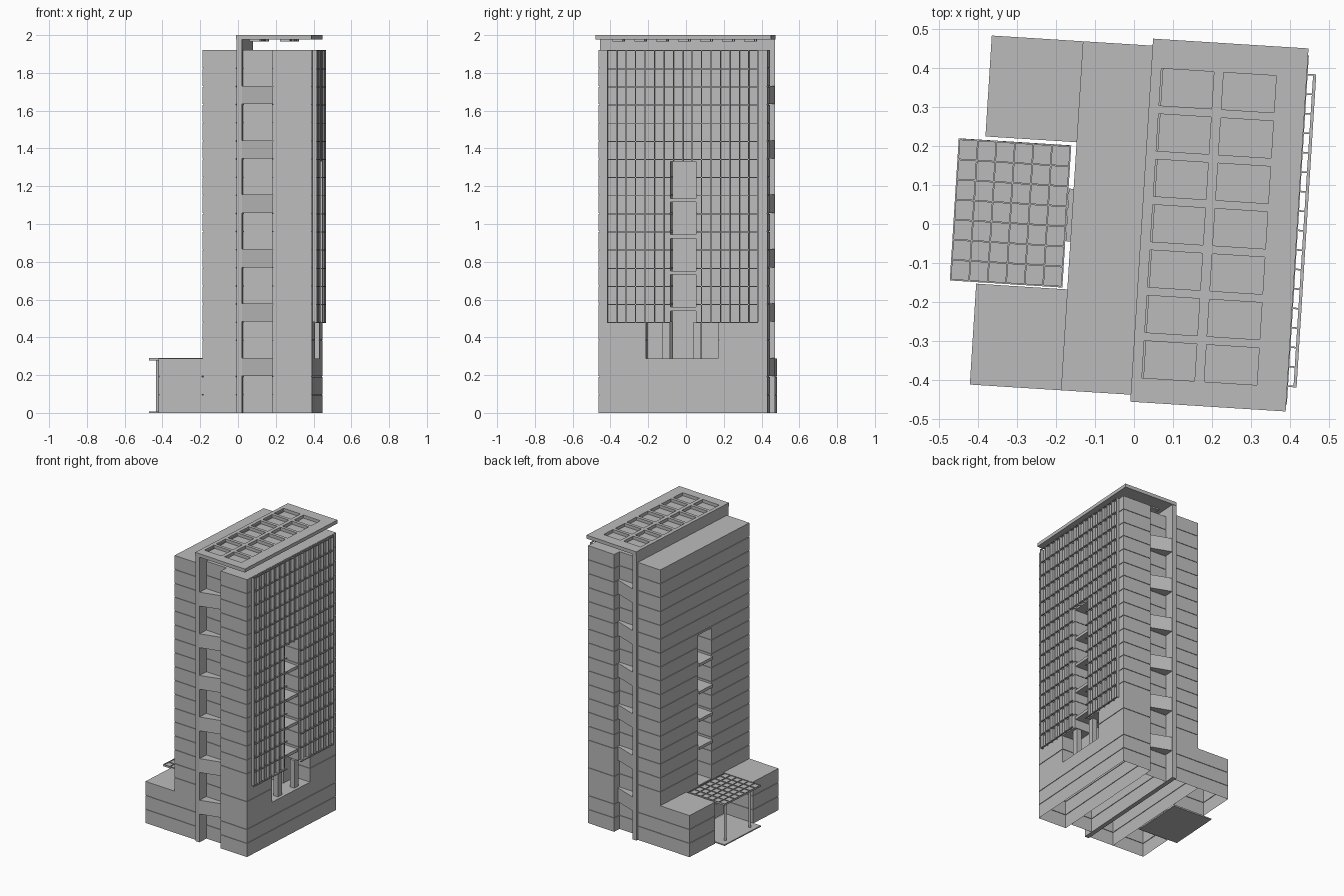
import bpy, bmesh, math
from mathutils import Matrix, Vector

if "Cube" in bpy.data.objects:
    bpy.data.objects.remove(bpy.data.objects["Cube"])

TURN = Matrix.Rotation(math.radians(-3.6), 4, 'Z')
FLOOR = 0.096
ROOF = 1.92

grey = bpy.data.materials.new("concrete_grey")
grey.use_nodes = True
tone = (0.5, 0.5, 0.5, 1)
grey.diffuse_color = tone
grey.node_tree.nodes["Principled BSDF"].inputs["Base Color"].default_value = tone


def finish(bm, name):
    bmesh.ops.transform(bm, matrix=TURN, verts=bm.verts)
    mesh = bpy.data.meshes.new(name)
    bm.to_mesh(mesh)
    bm.free()
    mesh.materials.append(grey)
    obj = bpy.data.objects.new(name, mesh)
    bpy.context.collection.objects.link(obj)
    return obj


def add_box(bm, x, y, z):
    size = Vector((x[1] - x[0], y[1] - y[0], z[1] - z[0]))
    mid = Vector((x[0] + x[1], y[0] + y[1], z[0] + z[1])) / 2
    m = Matrix.Translation(mid) @ Matrix.Diagonal(size.to_4d())
    bmesh.ops.create_cube(bm, size=1, matrix=m)


def boxes(name, *parts):
    bm = bmesh.new()
    for p in parts:
        add_box(bm, *p)
    return finish(bm, name)


def storeys(name, x, y, z, open_bottom=False):
    """Block with a fine recessed joint at every floor line."""
    bm = bmesh.new()
    add_box(bm, x, y, z)
    joint = 0.004
    lines = [i * FLOOR for i in range(1, 20) if z[0] + 0.01 < i * FLOOR < z[1] - 0.01]
    for h in lines:
        for cut in (h - joint / 2, h + joint / 2):
            geom = bm.verts[:] + bm.edges[:] + bm.faces[:]
            bmesh.ops.bisect_plane(bm, geom=geom, plane_co=(0, 0, cut), plane_no=(0, 0, 1))
    bm.normal_update()
    ring = [f for f in bm.faces if abs(f.normal.z) < 0.1
            and any(abs(f.calc_center_median().z - h) < joint / 4 for h in lines)]
    if ring:
        bmesh.ops.inset_region(bm, faces=ring, thickness=0, depth=-0.004, use_even_offset=True)
    if open_bottom:
        low = [f for f in bm.faces if f.normal.z < -0.9 and f.calc_center_median().z < 0.001]
        bmesh.ops.delete(bm, geom=low, context='FACES')
    return finish(bm, name)


def prism(name, outline, z):
    bm = bmesh.new()
    base = bm.faces.new([bm.verts.new((px, py, z[0])) for px, py in outline])
    top = bmesh.ops.extrude_face_region(bm, geom=[base])
    up = [v for v in top["geom"] if isinstance(v, bmesh.types.BMVert)]
    bmesh.ops.translate(bm, verts=up, vec=(0, 0, z[1] - z[0]))
    bmesh.ops.recalc_face_normals(bm, faces=bm.faces)
    return finish(bm, name)


FRONT, BACK = -0.437, 0.459
SLOT = (-0.055, 0.08)
SLOT_TOP = 1.33
PODIUM = 3 * FLOOR
LOBBY = (-0.185, 0.197)
LOBBY_TOP = 5 * FLOOR
EAST, WEST = (0.21, 0.42), (-0.16, 0.02)

# East tower: base, lobby level, slotted shaft, crown
storeys("east_base", EAST, (FRONT, BACK), (0, PODIUM), True)
storeys("east_lobby_front", EAST, (FRONT, LOBBY[0]), (PODIUM, LOBBY_TOP))
storeys("east_lobby_back", EAST, (LOBBY[1], BACK), (PODIUM, LOBBY_TOP))
boxes("east_lobby_wall", ((0.21, 0.3), (LOBBY[0], SLOT[0]), (PODIUM, LOBBY_TOP)),
      ((0.21, 0.3), (SLOT[1], LOBBY[1]), (PODIUM, LOBBY_TOP)))
storeys("east_shaft_front", EAST, (FRONT, SLOT[0]), (LOBBY_TOP, SLOT_TOP))
storeys("east_shaft_back", EAST, (SLOT[1], BACK), (LOBBY_TOP, SLOT_TOP))
storeys("east_crown", EAST, (FRONT, BACK), (SLOT_TOP, ROOF))
boxes("lobby_columns", *[((0.365, 0.4), (c - 0.02, c + 0.02), (PODIUM, LOBBY_TOP))
                         for c in (-0.08, 0.085)])

# West tower
storeys("west_base", WEST, (FRONT, BACK), (0, PODIUM), True)
storeys("west_shaft_front", WEST, (FRONT, SLOT[0]), (PODIUM, SLOT_TOP))
storeys("west_shaft_back", WEST, (SLOT[1], BACK), (PODIUM, SLOT_TOP))
storeys("west_crown", WEST, (FRONT, BACK), (SLOT_TOP, ROOF))

# Balcony floors inside both slots
levels = [0.54 + i * 2 * FLOOR for i in range(4)]
boxes("west_balconies", *[((-0.172, 0.02), SLOT, (h, h + 0.02)) for h in levels])
boxes("east_balconies", *[((0.21, 0.415), SLOT, (h, h + 0.02)) for h in levels])

# Recessed core and the tall fin wall carrying the roof
storeys("core", (0.05, 0.21), (-0.38, 0.405), (0, ROOF), True)
boxes("fin_wall", ((0.02, 0.05), (-0.452, 0.474), (0, 1.985)))

# Slanted spandrels across the recess at both ends
for i in range(6):
    h = 0.195 + i * 3 * FLOOR
    for end, tip, inner, wall in (("front", -0.45, -0.4, -0.375), ("back", 0.472, 0.422, 0.4)):
        prism(f"{end}_spandrel_{i}", [(0.05, tip), (0.21, inner), (0.21, wall), (0.05, wall)],
              (h, h + FLOOR))

# Roof canopy: a grid of beams with closed coffers and small fixtures below
RX, RY = (0.019, 0.418), (-0.455, 0.477)
hole_x = [(0.045, 0.18), (0.205, 0.34)]
pitch = 0.1165
hole_y = [(-0.392 + i * pitch, -0.297 + i * pitch) for i in range(7)]
x_edges = [RX[0]] + [e for h in hole_x for e in h] + [RX[1]]
y_edges = [RY[0]] + [e for h in hole_y for e in h] + [RY[1]]
beams = [((x_edges[i], x_edges[i + 1]), RY, (1.976, 2)) for i in range(0, len(x_edges), 2)]
beams += [(h, (y_edges[i], y_edges[i + 1]), (1.976, 2))
          for h in hole_x for i in range(0, len(y_edges), 2)]
boxes("roof_canopy", *beams)
boxes("roof_coffers", *[(hx, hy, (1.976, 1.979)) for hx in hole_x for hy in hole_y])
boxes("roof_fixtures", *[((hx[0] + 0.04, hx[1] - 0.04), (hy[0] + 0.02, hy[1] - 0.02), (1.967, 1.976))
                         for hx in hole_x for hy in hole_y])

# Sunscreen on the east face, interrupted by the slot
SY = (-0.39, 0.41)
mullions, rails = [], []
for i in range(17):
    v = SY[0] + i * 0.05
    low = SLOT_TOP if SLOT[0] < v < SLOT[1] else LOBBY_TOP
    mullions.append(((0.42, 0.442), (v - 0.002, v + 0.002), (low, ROOF)))
for i in range(5, 21):
    h = i * FLOOR
    spans = [SY] if h > SLOT_TOP else [(SY[0], SLOT[0]), (SLOT[1], SY[1])]
    rails += [((0.434, 0.442), s, (h - 0.005, h)) for s in spans]
boxes("sunscreen_mullions", *mullions)
boxes("sunscreen_rails", *rails)

# Podium wings
storeys("podium_front", (-0.394, -0.16), (FRONT, -0.178), (0, PODIUM), True)
storeys("podium_back", (-0.394, -0.16), (0.2, BACK), (0, PODIUM), True)

# Entrance canopy, its ribs, columns and ground plate
CX, CY = (-0.462, -0.173), (-0.174, 0.191)
boxes("entrance_canopy", (CX, CY, (0.278, 0.285)))
ribs = [((CX[0] + i * 0.0475, CX[0] + i * 0.0475 + 0.004), CY, (0.285, 0.29)) for i in range(7)]
ribs += [(CX, (CY[0] + i * 0.0515, CY[0] + i * 0.0515 + 0.004), (0.285, 0.29)) for i in range(8)]
boxes("canopy_ribs", *ribs)
boxes("entrance_plate", (CX, CY, (0, 0.008)))
bm = bmesh.new()
for v in (-0.115, 0.132):
    bmesh.ops.create_cone(bm, cap_ends=True, segments=16, radius1=0.009, radius2=0.009, depth=0.272,
                          matrix=Matrix.Translation((-0.42, v, 0.143)))
columns = finish(bm, "entrance_columns")
bpy.context.view_layer.objects.active = columns
columns.select_set(True)
bpy.ops.object.shade_smooth_by_angle()
